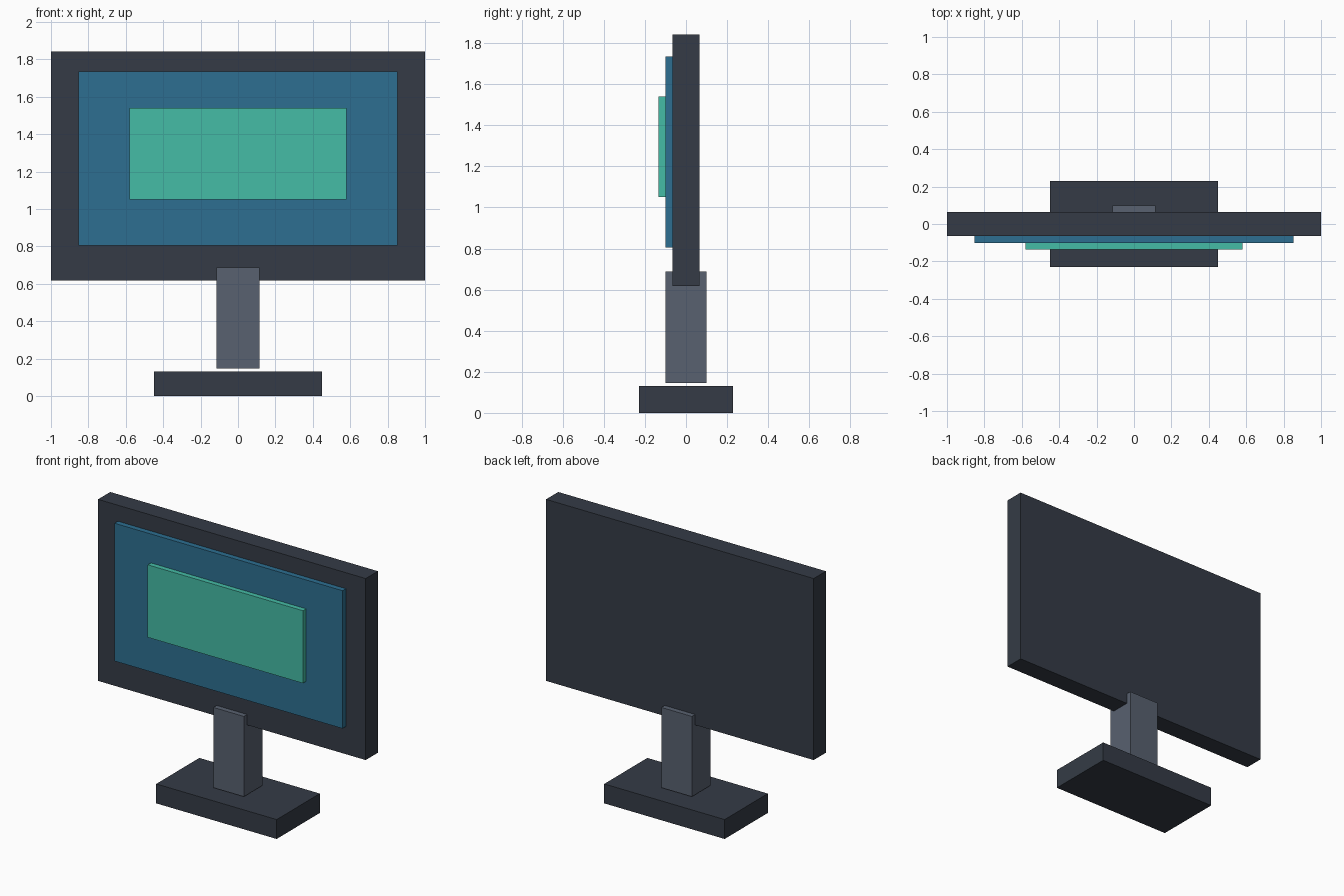
import bpy

if "Cube" in bpy.data.objects:
    bpy.data.objects.remove(bpy.data.objects["Cube"])


def material(name, color):
    mat = bpy.data.materials.new(name)
    mat.diffuse_color = (*color, 1.0)
    mat.use_nodes = True
    mat.node_tree.nodes["Principled BSDF"].inputs["Base Color"].default_value = mat.diffuse_color
    return mat


def box(name, x, y, z, mat):
    """Box spanning the given (min, max) ranges."""
    spans = (x, y, z)
    bpy.ops.mesh.primitive_cube_add(size=1, location=[(a + b) / 2 for a, b in spans])
    obj = bpy.context.object
    obj.name = name
    obj.scale = [b - a for a, b in spans]
    bpy.ops.object.transform_apply(location=False, rotation=False, scale=True)
    obj.data.materials.append(mat)
    return obj


charcoal = material("charcoal", (0.035, 0.044, 0.061))
slate = material("slate", (0.098, 0.120, 0.162))
blue = material("screen_blue", (0.026, 0.159, 0.283))
teal = material("panel_teal", (0.060, 0.503, 0.381))

# Stand: foot plate and upright neck
box("base", (-0.45, 0.45), (-0.23, 0.23), (0, 0.131), charcoal)
box("neck", (-0.114, 0.114), (-0.10, 0.10), (0.146, 0.688), slate)

# Display: casing with the screen and window panel stepped forward
box("casing", (-1, 1), (-0.065, 0.065), (0.617, 1.843), charcoal)
box("screen", (-0.852, 0.852), (-0.101, -0.06), (0.804, 1.735), blue)
box("display_panel", (-0.58, 0.58), (-0.135, -0.095), (1.05, 1.54), teal)
